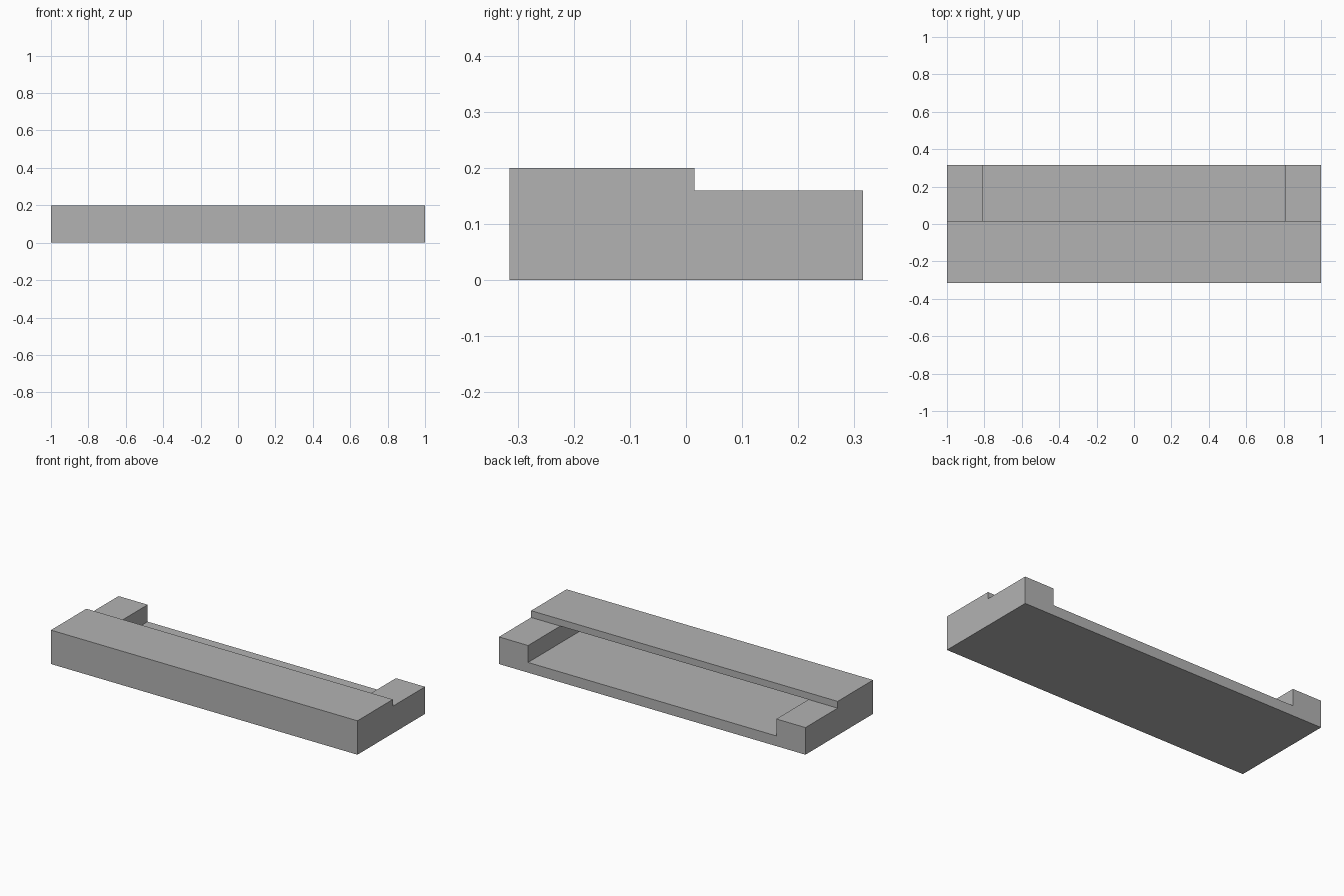
import bpy
import bmesh
from mathutils import Matrix, Vector

old = bpy.data.objects.get("Cube")
if old:
    bpy.data.objects.remove(old, do_unlink=True)

# One plain grey for the whole block
grey = bpy.data.materials.new("plain grey")
grey.use_nodes = True
colour = (0.45, 0.45, 0.45, 1)
grey.diffuse_color = colour
grey.node_tree.nodes["Principled BSDF"].inputs["Base Color"].default_value = colour

# Break lines: side walls, front wall and step, floor and lid
XS = (-1, -0.81, 0.81, 1)
YS = (-0.315, -0.215, 0.015, 0.315)
ZS = (0, 0.06, 0.16, 0.2)


def is_solid(i, j, k):
    floor = k == 0
    walls = k == 1 and (i != 1 or j == 0)   # U-shaped wall, open at the back
    lid = k == 2 and j < 2                  # covers the front half
    return floor or walls or lid


def add_box(bm, low, high):
    low, high = Vector(low), Vector(high)
    size = Matrix.Diagonal((high - low).to_4d())
    bmesh.ops.create_cube(bm, size=1, matrix=Matrix.Translation((low + high) / 2) @ size)


# Fill the solid cells
bm = bmesh.new()
for i in range(3):
    for j in range(3):
        for k in range(3):
            if is_solid(i, j, k):
                add_box(bm, (XS[i], YS[j], ZS[k]), (XS[i + 1], YS[j + 1], ZS[k + 1]))

# Remove the touching inner walls, then join into one clean shell
shared = {}
for face in bm.faces:
    key = tuple(round(c, 3) + 0.0 for c in face.calc_center_median())
    shared.setdefault(key, []).append(face)
inner = [f for group in shared.values() if len(group) > 1 for f in group]
bmesh.ops.delete(bm, geom=inner, context='FACES')
bmesh.ops.remove_doubles(bm, verts=bm.verts, dist=0.0005)
bmesh.ops.recalc_face_normals(bm, faces=bm.faces)
bmesh.ops.dissolve_limit(bm, angle_limit=0.02, verts=bm.verts, edges=bm.edges)

mesh = bpy.data.meshes.new("slotted_block")
bm.to_mesh(mesh)
bm.free()
mesh.materials.append(grey)
block = bpy.data.objects.new("slotted_block", mesh)
bpy.context.collection.objects.link(block)
